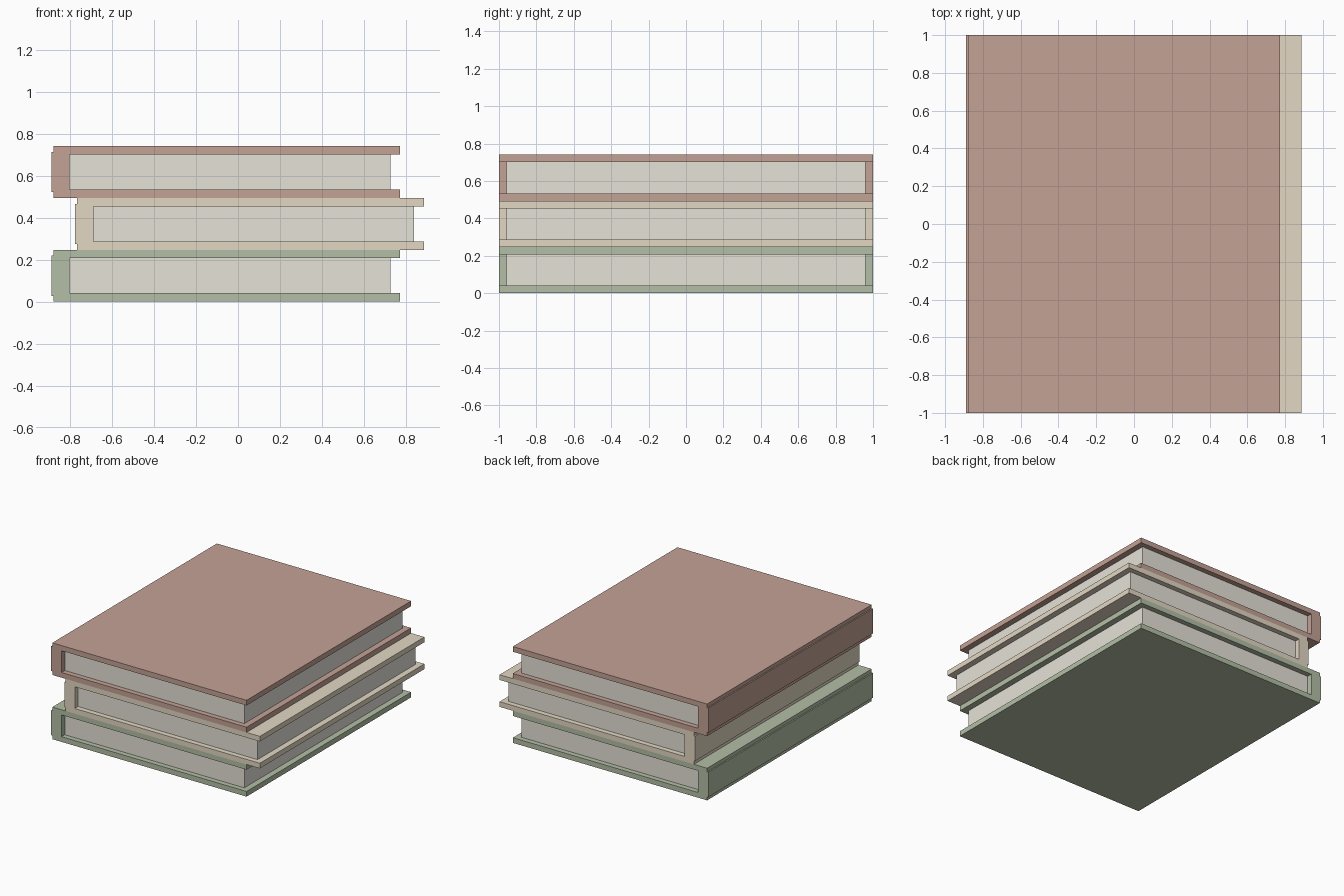
import bpy
import bmesh

if "Cube" in bpy.data.objects:
    bpy.data.objects.remove(bpy.data.objects["Cube"])

COVER_T = 0.04      # cover board thickness
BOOK_H = 0.247      # height of one book
LEFT, RIGHT = -0.88, 0.773


def material(name, rgb):
    m = bpy.data.materials.new(name)
    m.diffuse_color = (*rgb, 1)
    m.use_nodes = True
    m.node_tree.nodes["Principled BSDF"].inputs["Base Color"].default_value = m.diffuse_color
    return m


def extrude_profile(name, points, half_len, mat, loc):
    """Extrude an xz outline symmetrically along y."""
    bm = bmesh.new()
    face = bm.faces.new([bm.verts.new((x, -half_len, z)) for x, z in points])
    ext = bmesh.ops.extrude_face_region(bm, geom=[face])
    verts = [v for v in ext["geom"] if isinstance(v, bmesh.types.BMVert)]
    bmesh.ops.translate(bm, verts=verts, vec=(0, 2 * half_len, 0))
    bmesh.ops.recalc_face_normals(bm, faces=bm.faces)
    mesh = bpy.data.meshes.new(name)
    bm.to_mesh(mesh)
    bm.free()
    mesh.materials.append(mat)
    obj = bpy.data.objects.new(name, mesh)
    obj.location = loc
    bpy.context.collection.objects.link(obj)
    return obj


paper = material("paper", (0.79, 0.76, 0.69))
books = [
    ("bottom_book", 0.0, material("green_cloth", (0.45, 0.52, 0.38))),
    ("middle_book", 0.113, material("tan_cloth", (0.76, 0.68, 0.54))),
    ("top_book", 0.0, material("red_cloth", (0.55, 0.36, 0.30))),
]

# C-shaped case: two boards joined by a slightly protruding spine
lower = [(-0.89, 0.028), (LEFT, 0.028), (LEFT, 0), (RIGHT, 0),
         (RIGHT, COVER_T), (-0.802, COVER_T)]
case = lower + [(x, BOOK_H - z) for x, z in reversed(lower)]

# Page block, set back from the board edges
pages = [(-0.802, COVER_T), (0.726, COVER_T),
         (0.726, BOOK_H - COVER_T), (-0.802, BOOK_H - COVER_T)]

for i, (name, dx, cloth) in enumerate(books):
    loc = (dx, 0, i * BOOK_H)
    extrude_profile(name + "_cover", case, 1.0, cloth, loc)
    extrude_profile(name + "_pages", pages, 0.96, paper, loc)
